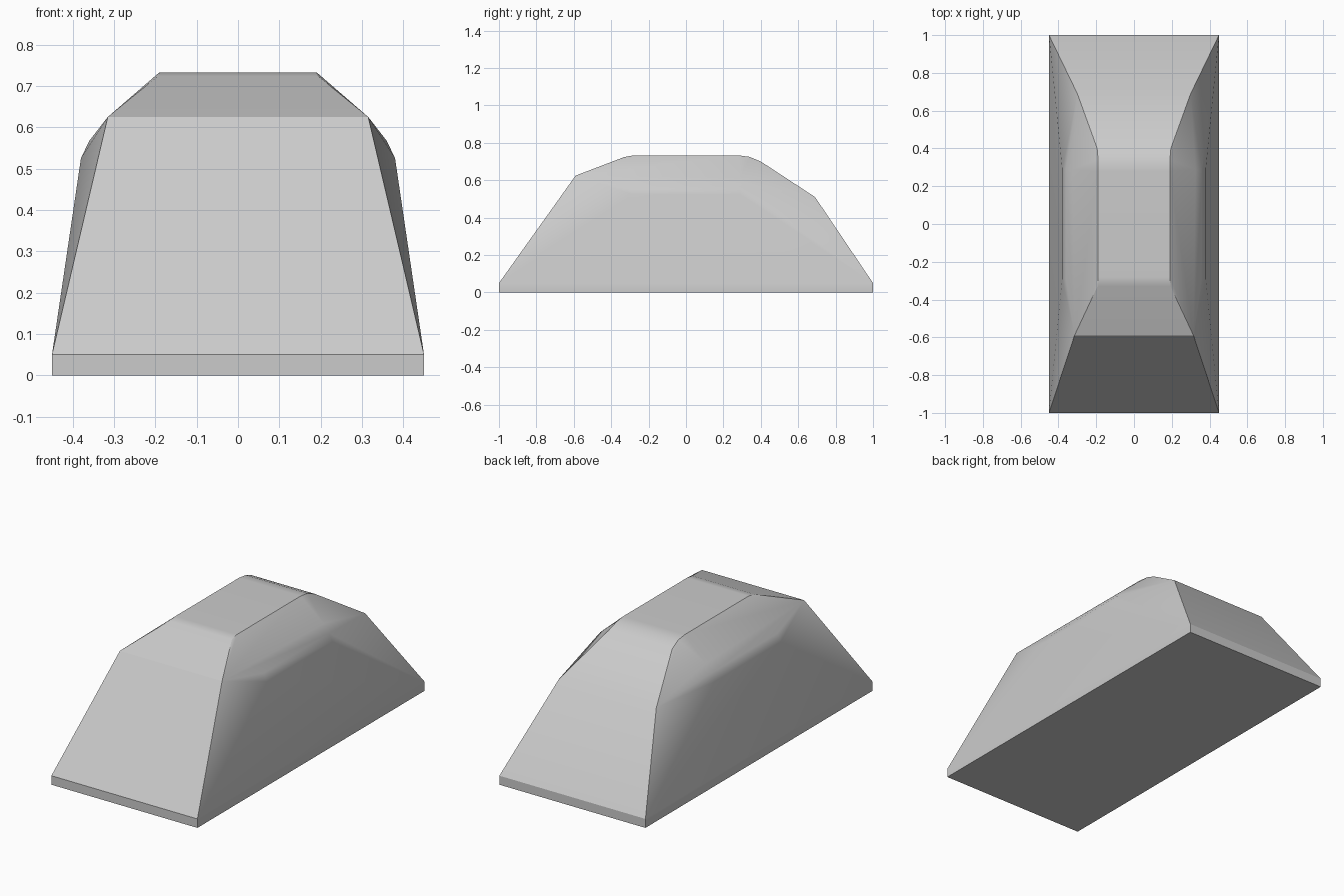
import bpy, bmesh, math

if "Cube" in bpy.data.objects:
    bpy.data.objects.remove(bpy.data.objects["Cube"])

# Plain grey finish
grey = bpy.data.materials.new("plain_grey")
grey.use_nodes = True
colour = (0.6, 0.6, 0.6, 1)
grey.diffuse_color = colour
grey.node_tree.nodes["Principled BSDF"].inputs["Base Color"].default_value = colour

# Rails on the left half, each point (x, y, z)
base_rail = [(0.45, y, z) for y in (-1, 1) for z in (0, 0.05)]
roof_rail = [
    (0.315, -0.59, 0.625),
    (0.2, -0.37, 0.708), (0.193, -0.33, 0.724), (0.19, -0.28, 0.733),
    (0.19, 0.28, 0.733), (0.19, 0.34, 0.725), (0.195, 0.4, 0.7),
    (0.3, 0.69, 0.51),
]
# Softened shoulder between the side wall and the roof slope
shoulder_rail = [(x, side * 0.29, z) for side in (-1, 1)
                 for x, z in ((0.38, 0.525), (0.36, 0.567), (0.325, 0.612))]

# Skin the mirrored rails into one closed faceted body
bm = bmesh.new()
for x, y, z in base_rail + roof_rail + shoulder_rail:
    for mirror in (-1, 1):
        bm.verts.new((mirror * x, y, z))
bmesh.ops.convex_hull(bm, input=bm.verts[:])
bmesh.ops.dissolve_limit(bm, angle_limit=math.radians(0.5),
                         verts=bm.verts[:], edges=bm.edges[:])
bmesh.ops.recalc_face_normals(bm, faces=bm.faces[:])

mesh = bpy.data.meshes.new("faceted_body")
bm.to_mesh(mesh)
bm.free()
mesh.materials.append(grey)
body = bpy.data.objects.new("faceted_body", mesh)
bpy.context.collection.objects.link(body)

# Smooth the rounded bends, keep the panel edges crisp
bpy.context.view_layer.objects.active = body
body.select_set(True)
bpy.ops.object.shade_smooth_by_angle(angle=math.radians(23))
weighted = body.modifiers.new("flat_panels", 'WEIGHTED_NORMAL')
weighted.keep_sharp = True
